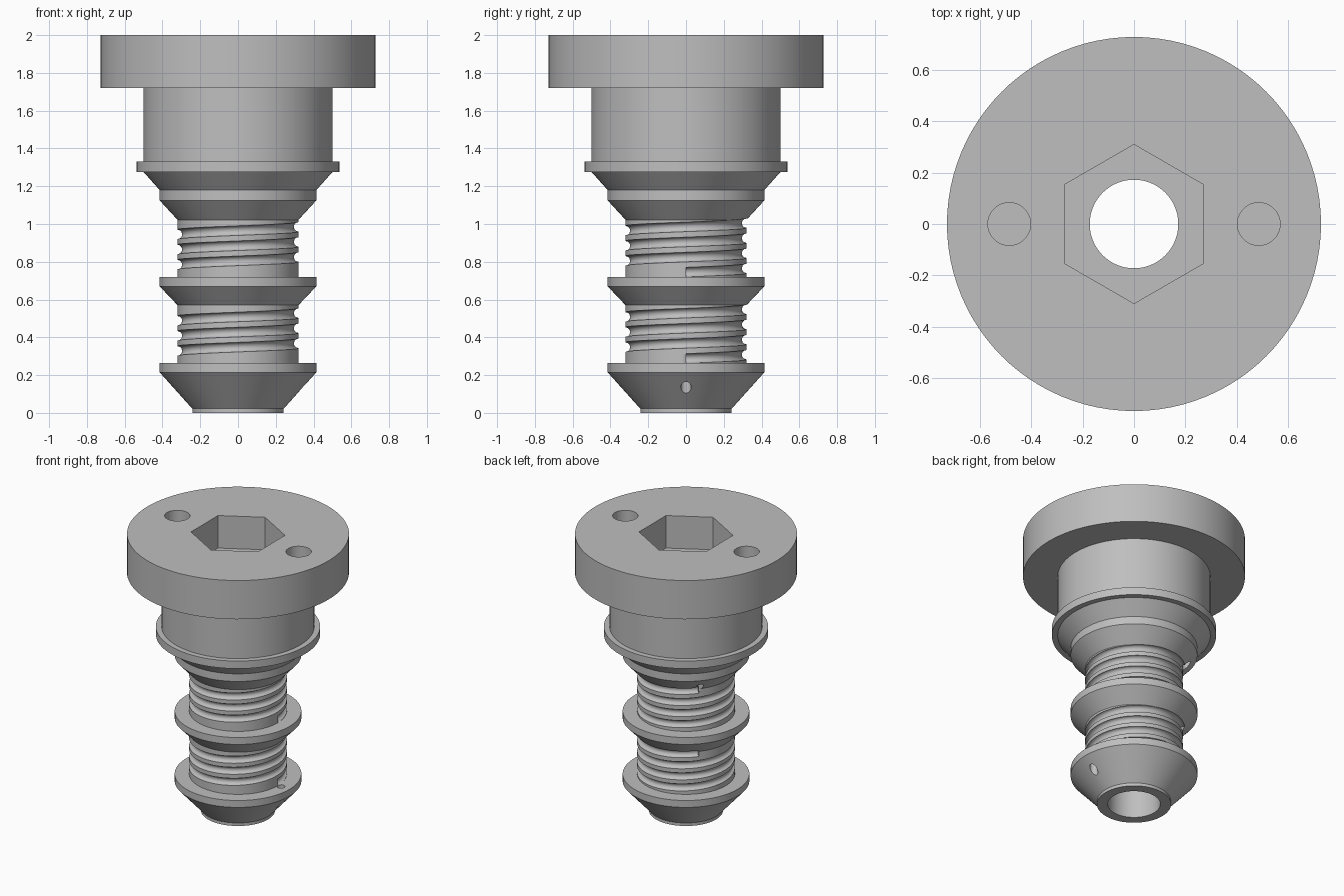
import bpy, bmesh
from math import sin, cos, pi, radians

cube = bpy.data.objects.get("Cube")
if cube:
    bpy.data.objects.remove(cube, do_unlink=True)

steel = bpy.data.materials.new("plain grey steel")
steel.use_nodes = True
GREY = (0.52, 0.52, 0.52, 1)
steel.diffuse_color = GREY
steel.node_tree.nodes["Principled BSDF"].inputs["Base Color"].default_value = GREY


def make_object(name, bm):
    bmesh.ops.recalc_face_normals(bm, faces=bm.faces)
    mesh = bpy.data.meshes.new(name)
    bm.to_mesh(mesh)
    bm.free()
    mesh.materials.append(steel)
    obj = bpy.data.objects.new(name, mesh)
    bpy.context.collection.objects.link(obj)
    return obj


def bridge(bm, ring_a, ring_b):
    n = len(ring_a)
    for i in range(n):
        j = (i + 1) % n
        bm.faces.new((ring_a[i], ring_a[j], ring_b[j], ring_b[i]))


def lathe(name, profile, segments=96):
    """Spin a closed (radius, z) profile around the z axis."""
    bm = bmesh.new()
    rings = [[bm.verts.new((r * cos(2 * pi * k / segments), r * sin(2 * pi * k / segments), z))
              for k in range(segments)] for r, z in profile]
    for i, ring in enumerate(rings):
        bridge(bm, ring, rings[(i + 1) % len(rings)])
    return make_object(name, bm)


def prism(name, x, y, radius, z0, z1, sides=32, turn=0.0):
    bm = bmesh.new()
    rings = [[bm.verts.new((x + radius * cos(turn + 2 * pi * k / sides),
                            y + radius * sin(turn + 2 * pi * k / sides), z))
              for k in range(sides)] for z in (z0, z1)]
    bridge(bm, *rings)
    for ring in rings:
        bm.faces.new(ring)
    return make_object(name, bm)


def helix_tube(name, z0, radius, tube, pitch, end_angle, step=radians(4.1), sides=16):
    """Round tube that climbs around the z axis, closed at both ends."""
    bm = bmesh.new()
    count = round(end_angle / step)
    rings = []
    for i in range(count + 1):
        a = 0.003 + end_angle * i / count
        ring = []
        for k in range(sides):
            t = 2 * pi * (k + 0.5) / sides
            r = radius + tube * cos(t)
            ring.append(bm.verts.new((r * cos(a), r * sin(a),
                                      z0 + pitch * a / (2 * pi) + tube * sin(t))))
        rings.append(ring)
    for a, b in zip(rings, rings[1:]):
        bridge(bm, a, b)
    bm.faces.new(rings[0])
    bm.faces.new(rings[-1])
    return make_object(name, bm)


def cut(target, cutter):
    mod = target.modifiers.new("cut", 'BOOLEAN')
    mod.operation = 'DIFFERENCE'
    mod.solver = 'EXACT'
    mod.object = cutter
    bpy.context.view_layer.objects.active = target
    bpy.ops.object.modifier_apply(modifier=mod.name)
    bpy.data.objects.remove(cutter, do_unlink=True)


BORE, NOSE, CORE, COLLAR = 0.172, 0.242, 0.32, 0.415
NECK, FLANGE, HEAD = 0.5, 0.538, 0.727

# Turned body: nose, two cores between collars, flange, neck and head
body = lathe("plug_body", [
    (BORE, 0), (NOSE, 0), (NOSE, 0.022),
    (COLLAR, 0.215), (COLLAR, 0.265),
    (CORE, 0.265), (CORE, 0.57),
    (COLLAR, 0.67), (COLLAR, 0.72),
    (CORE, 0.72), (CORE, 1.022),
    (COLLAR, 1.125), (COLLAR, 1.18),
    (NECK, 1.275), (FLANGE, 1.275), (FLANGE, 1.33),
    (NECK, 1.33), (NECK, 1.72),
    (HEAD, 1.72), (HEAD, 2), (BORE, 2),
])

# Helical grooves around the two cores
END = radians(3 * 360 + 140)
for start in (0.288, 0.745):
    cut(body, helix_tube("groove_cutter", start, CORE + 0.002, 0.026, 0.08, END))

# Small feed holes at the groove ends
FEED = 0.343
cut(body, prism("lower_feed_cutter", FEED, 0, 0.027, 0.05, 0.312))
cut(body, prism("upper_feed_cutter", FEED * cos(END), FEED * sin(END), 0.027, 1.0, 1.12))

# Hexagonal socket and the two pin holes in the head
cut(body, prism("socket_cutter", 0, 0, 0.309, 1.765, 2.1, sides=6, turn=pi / 6))
for side in (-1, 1):
    cut(body, prism("pin_hole_cutter", side * 0.485, 0, 0.083, 1.8, 2.1, sides=48))

# Smooth round surfaces with crisp edges
bpy.ops.object.select_all(action='DESELECT')
body.select_set(True)
bpy.context.view_layer.objects.active = body
bpy.ops.object.shade_smooth_by_angle(angle=radians(28))
